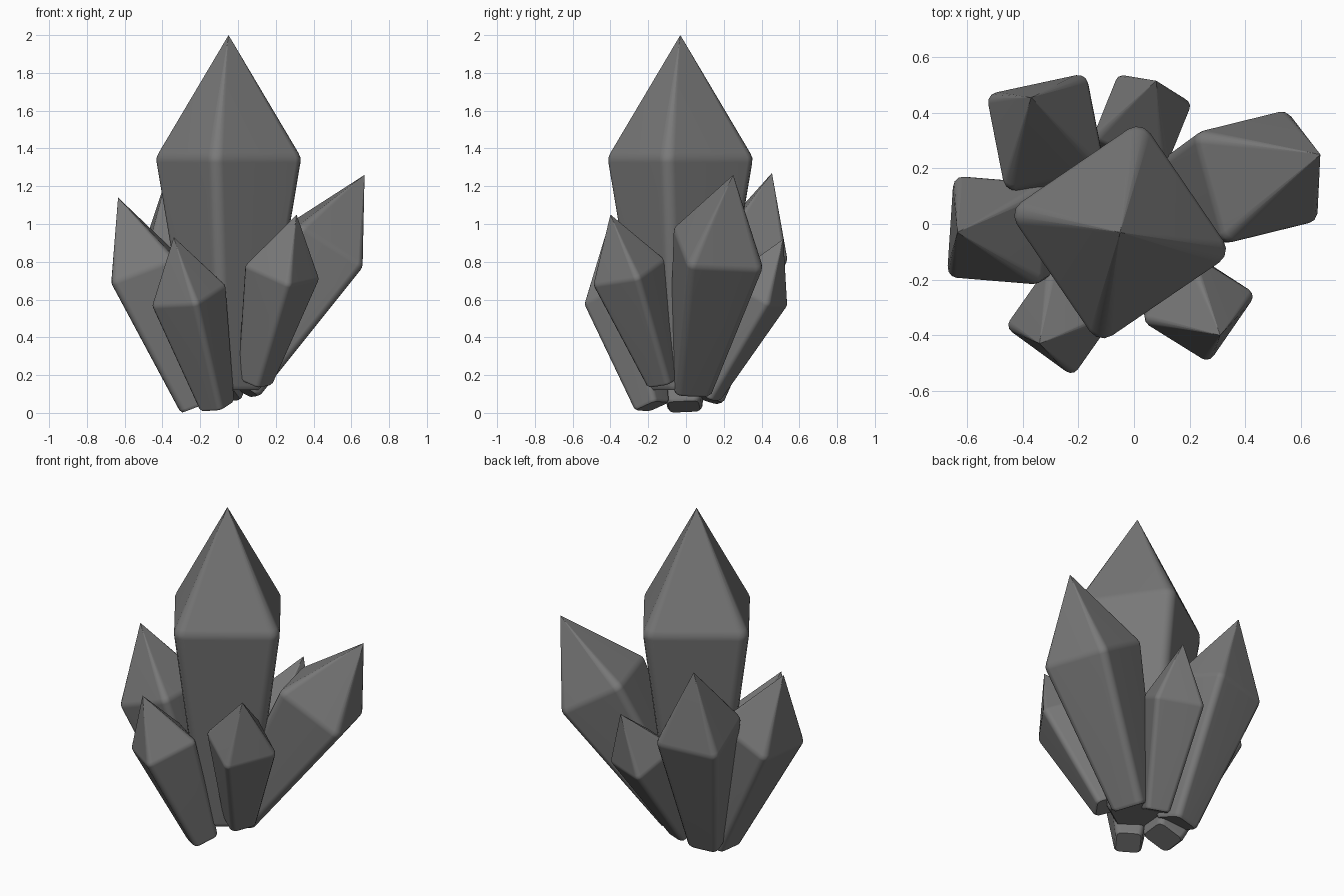
import bpy, bmesh, math
from mathutils import Vector

if "Cube" in bpy.data.objects:
    bpy.data.objects.remove(bpy.data.objects["Cube"])

RING = 0.655      # widest section, as a fraction of crystal length
BASE = 0.5        # foot size relative to the widest section
ROUND = 0.2       # corner rounding relative to half the side
STEPS = 4         # points per rounded corner

dark = bpy.data.materials.new("dark_grey")
dark.diffuse_color = (0.19, 0.19, 0.19, 1)
dark.use_nodes = True
dark.node_tree.nodes["Principled BSDF"].inputs["Base Color"].default_value = dark.diffuse_color


def rounded_square(rnd):
    """Square section (corner radius 1 before rounding), corners on the axes."""
    pts = []
    r = math.sqrt(0.5) * rnd
    for k in range(4):
        mid = math.radians(90 * k)
        c = Vector((math.cos(mid), math.sin(mid))) * (1 - r * math.sqrt(2))
        for i in range(STEPS):
            a = mid + math.radians(-45 + 90 * i / (STEPS - 1))
            pts.append(c + Vector((math.cos(a), math.sin(a))) * r)
    return pts


def crystal(name, foot, tip, corner, radius):
    """Tapered square prism with a pyramid point; 'corner' is one ring corner."""
    foot, tip = Vector(foot), Vector(tip)
    axis = tip - foot
    n = axis.normalized()
    u = Vector(corner) - foot.lerp(tip, RING)
    u = (u - n * u.dot(n)).normalized()
    v = n.cross(u)
    # position along the axis, size and corner rounding of each section
    e = 0.014
    sections = [(0, BASE * 0.88, 0.38), (0.014, BASE, 0.38),
                (RING - e, 1 - (1 - BASE) * e / RING, ROUND), (RING, 0.99, ROUND),
                (RING + e, 1 - e / (1 - RING), ROUND), (0.996, 0.004 / (1 - RING), ROUND)]
    bm = bmesh.new()
    rings = []
    for t, s, rnd in sections:
        o = foot + axis * t
        rings.append([bm.verts.new(o + (u * p.x + v * p.y) * radius * s)
                      for p in rounded_square(rnd)])
    m = len(rings[0])
    bm.faces.new(rings[0][::-1])
    for a, b in zip(rings, rings[1:]):
        for i in range(m):
            j = (i + 1) % m
            bm.faces.new((a[i], a[j], b[j], b[i]))
    top = bm.verts.new(tip)
    for i in range(m):
        bm.faces.new((rings[-1][i], rings[-1][(i + 1) % m], top))
    bmesh.ops.recalc_face_normals(bm, faces=bm.faces)
    me = bpy.data.meshes.new(name)
    bm.to_mesh(me)
    bm.free()
    me.materials.append(dark)
    ob = bpy.data.objects.new(name, me)
    bpy.context.collection.objects.link(ob)
    bpy.ops.object.select_all(action='DESELECT')
    ob.select_set(True)
    bpy.context.view_layer.objects.active = ob
    bpy.ops.object.shade_smooth_by_angle(angle=math.radians(32))
    # keep the broad facets flat
    ob.modifiers.new("flat_facets", 'WEIGHTED_NORMAL').keep_sharp = True


# tall centre crystal
crystal("centre_crystal", (-0.05, -0.03, 0.12), (-0.05, -0.03, 2.0), (0.022, 0.35, 1.35), 0.415)
# leaning crystals around it
crystal("right_crystal", (0.01, 0.02, 0.135), (0.67, 0.25, 1.26), (0.55, 0.39, 0.77), 0.295)
crystal("front_right_crystal", (0.09, -0.115, 0.165), (0.31, -0.40, 1.05), (0.42, -0.26, 0.72), 0.215)
crystal("front_left_crystal", (-0.11, -0.18, 0.035), (-0.34, -0.43, 0.93), (-0.44, -0.37, 0.58), 0.215)
crystal("left_crystal", (-0.215, -0.01, 0.033), (-0.635, -0.03, 1.14), (-0.645, 0.17, 0.70), 0.26)
crystal("back_left_crystal", (-0.22, 0.10, 0.075), (-0.37, 0.455, 1.27), (-0.52, 0.46, 0.80), 0.262)
crystal("back_crystal", (-0.065, 0.105, 0.095), (0.08, 0.515, 0.92), (0.19, 0.44, 0.60), 0.203)
